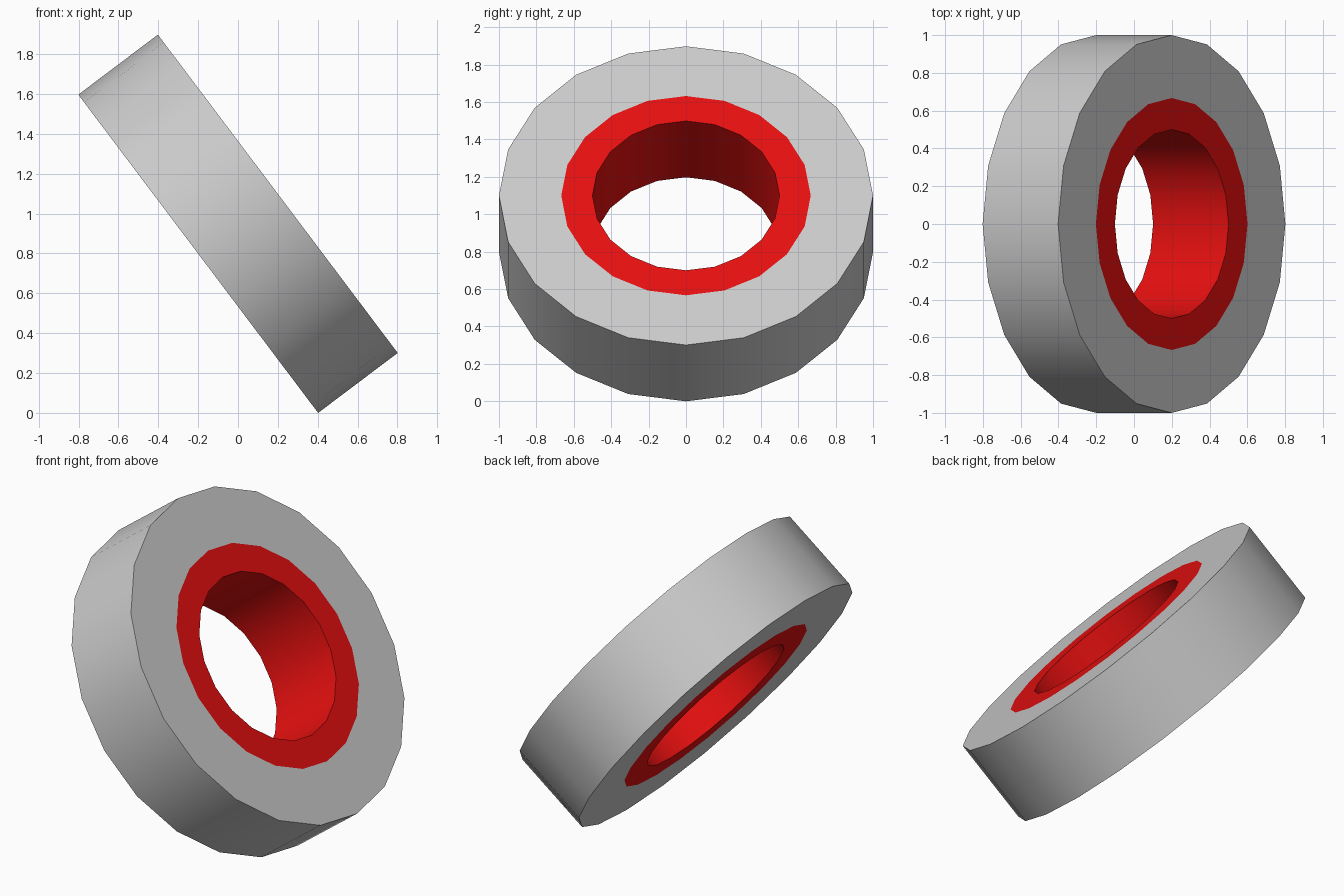
import bpy, bmesh
from math import sin, cos, pi, radians
from mathutils import Matrix

if "Cube" in bpy.data.objects:
    bpy.data.objects.remove(bpy.data.objects["Cube"])

SIDES = 20
HALF = 0.25          # half the wheel width
TILT = radians(53)   # wheel axis leans towards +x

# Closed cross-section (radius, height): outer tread, faces, hub lip, bore
PROFILE = [(1.0, -HALF), (1.0, HALF), (0.667, HALF),
           (0.5, HALF), (0.5, -HALF), (0.667, -HALF)]
HUB_BANDS = {2, 3, 4}   # profile segments painted red

bm = bmesh.new()
rings = [[bm.verts.new((r * cos(2 * pi * i / SIDES), r * sin(2 * pi * i / SIDES), z))
          for i in range(SIDES)] for r, z in PROFILE]
for k in range(len(rings)):
    a, b = rings[k], rings[(k + 1) % len(rings)]
    for i in range(SIDES):
        j = (i + 1) % SIDES
        face = bm.faces.new((a[i], a[j], b[j], b[i]))
        face.material_index = 1 if k in HUB_BANDS else 0
bmesh.ops.recalc_face_normals(bm, faces=bm.faces)

# Tilt the wheel and rest it on the ground
bm.transform(Matrix.Rotation(TILT, 4, 'Y'))
lowest = min(v.co.z for v in bm.verts)
bm.transform(Matrix.Translation((0, 0, -lowest)))

mesh = bpy.data.meshes.new("wheel")
bm.to_mesh(mesh)
bm.free()

# Grey tyre (no material) and red hub
red = bpy.data.materials.new("red")
red.diffuse_color = (0.8, 0.005, 0.005, 1)
red.use_nodes = True
red.node_tree.nodes["Principled BSDF"].inputs["Base Color"].default_value = red.diffuse_color
mesh.materials.append(None)
mesh.materials.append(red)

wheel = bpy.data.objects.new("wheel", mesh)
bpy.context.collection.objects.link(wheel)
bpy.context.view_layer.objects.active = wheel
wheel.select_set(True)
bpy.ops.object.shade_smooth_by_angle(angle=radians(30))
